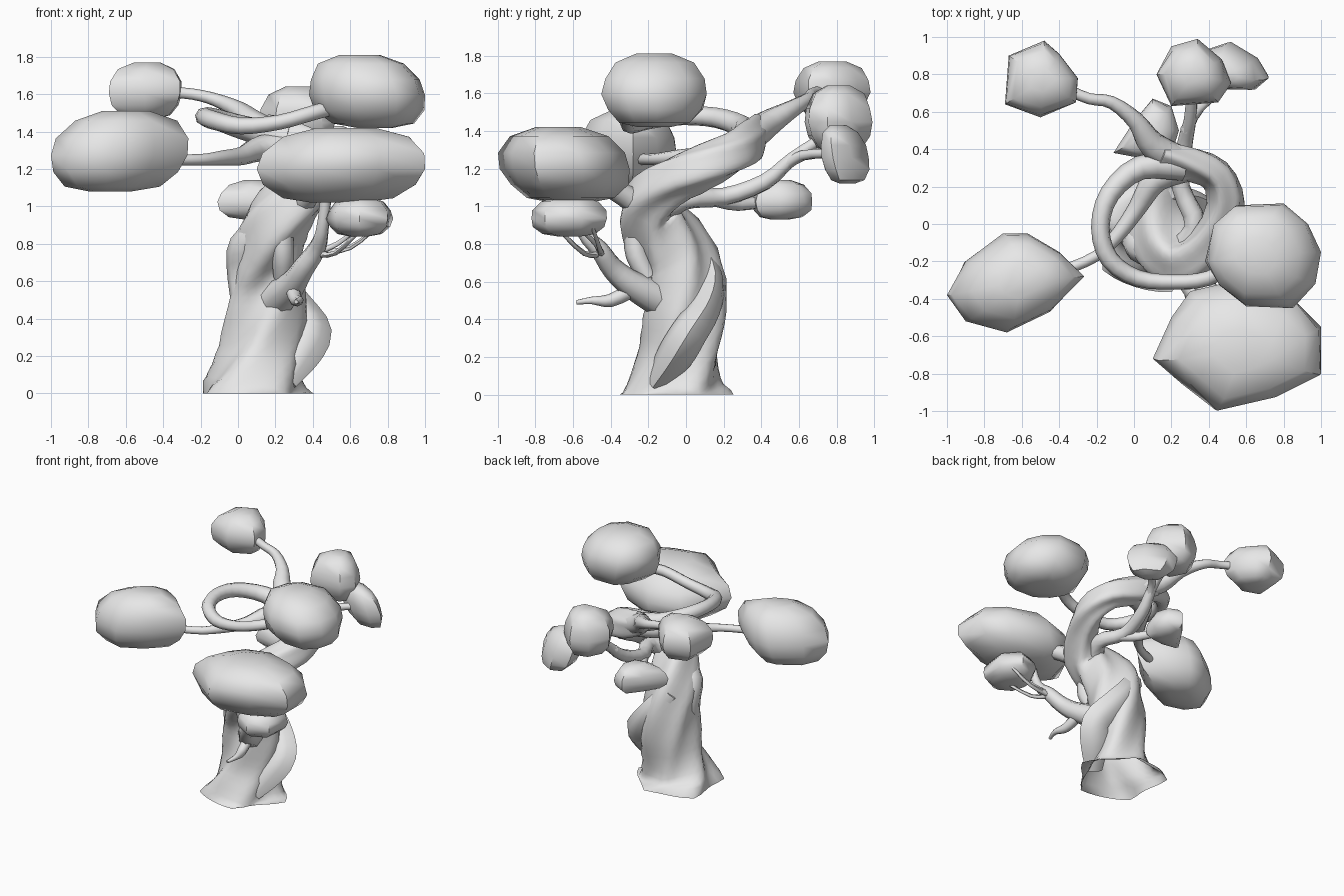
import bpy, bmesh, math
from mathutils import Vector, noise

cube = bpy.data.objects.get("Cube")
if cube:
    bpy.data.objects.remove(cube, do_unlink=True)

clay = bpy.data.materials.new("clay_grey")
clay.use_nodes = True
GREY = (0.8, 0.8, 0.8, 1)
clay.diffuse_color = GREY
clay.node_tree.nodes["Principled BSDF"].inputs["Base Color"].default_value = GREY


def loft(name, rings, angle, close_start=True):
    """Skin a list of equal rings, cap the ends and shade."""
    bm = bmesh.new()
    loops = [[bm.verts.new(co) for co in ring] for ring in rings]
    for lo, hi in zip(loops, loops[1:]):
        for k in range(len(lo)):
            n = (k + 1) % len(lo)
            bm.faces.new((lo[k], lo[n], hi[n], hi[k]))
    if close_start:
        bm.faces.new(loops[0])
    bm.faces.new(loops[-1])
    bmesh.ops.recalc_face_normals(bm, faces=bm.faces)
    mesh = bpy.data.meshes.new(name)
    bm.to_mesh(mesh)
    bm.free()
    mesh.materials.append(clay)
    obj = bpy.data.objects.new(name, mesh)
    bpy.context.collection.objects.link(obj)
    bpy.ops.object.select_all(action='DESELECT')
    obj.select_set(True)
    bpy.context.view_layer.objects.active = obj
    bpy.ops.object.shade_smooth_by_angle(angle=math.radians(angle))


def smooth_path(points, steps):
    """Catmull-Rom through (x, y, z, radius) points."""
    p = [Vector(q) for q in points]
    p = [p[0]] + p + [p[-1]]
    out = []
    for a, b, c, d in zip(p, p[1:], p[2:], p[3:]):
        for i in range(steps):
            t = i / steps
            out.append(0.5 * (2 * b + (c - a) * t + (2 * a - 5 * b + 4 * c - d) * t * t
                              + (3 * b - a - 3 * c + d) * t ** 3))
    return out + [p[-1]]


def limb(name, points, sides=8, ribs=0.0, tall=1.0, twist=0.0):
    """Tapered tube, optionally ribbed and twisted like old bark."""
    path = smooth_path(points, 3)
    rings = []
    side = Vector((1, 0, 0))
    for i, q in enumerate(path):
        tangent = (path[min(i + 1, len(path) - 1)] - path[max(i - 1, 0)]).to_3d().normalized()
        side = (side - tangent * side.dot(tangent)).normalized()
        other = tangent.cross(side)
        ring = []
        for k in range(sides):
            a = math.tau * k / sides
            turn = a - twist * i
            ridge = 0.7 - 1.4 * abs(math.sin(2.5 * turn)) + 0.5 * math.sin(3 * turn + 1)
            off = (side * math.cos(a) + other * math.sin(a)) * q.w * (1 + ribs * ridge)
            off.z *= tall
            co = q.to_3d() + off
            co.z = 0 if i == 0 and points[0][2] == 0 else max(co.z, 0)
            ring.append(co)
        rings.append(ring)
    loft(name, rings, 60, close_start=points[0][2] > 0)


def clump(name, low, high, outline, lean=(0, 0)):
    """Faceted rounded mass: a plan outline swelling and shrinking with height."""
    plan = [Vector(p) for p in outline]
    mid = sum(plan, Vector((0, 0))) / len(plan)
    rings = []
    for scale, f in ((.3, 0), (.68, .06), (.92, .24), (1, .45), (.95, .66), (.75, .88), (.35, 1)):
        ring = []
        for p in plan:
            z = low + (high - low) * f
            bump = 1 + .1 * noise.noise(Vector((p.x, p.y, z)) * 5) * (f != .45)
            xy = mid + (p - mid) * scale * bump + Vector(lean) * (f - .45)
            ring.append((xy.x, xy.y, z))
        rings.append(ring)
    loft(name, rings, 50)


# Trunk sweeping up into the main spiral limb
limb("trunk", [
    (.1, -.05, 0, .31), (.11, -.05, .08, .25), (.13, -.03, .22, .21), (.15, -.01, .4, .21),
    (.15, -.01, .58, .2), (.15, -.06, .74, .19), (.2, -.16, .9, .17),
    (.3, -.2, 1.02, .14), (.42, -.08, 1.13, .11), (.49, .1, 1.21, .1),
    (.44, .26, 1.28, .09), (.28, .33, 1.34, .09), (.13, .37, 1.41, .07)],
    sides=30, ribs=.13, tall=1.2, twist=.12)
limb("trunk_swelling", [
    (.25, -.16, .06, .06), (.33, -.06, .2, .1), (.39, .02, .33, .1),
    (.31, .1, .46, .09), (.2, .13, .6, .08), (.08, .08, .76, .07)], ribs=.1)
limb("trunk_shoulder", [
    (.02, -.1, .5, .06), (.02, -.08, .66, .08), (.04, -.12, .79, .09), (.15, -.18, .9, .08)])
limb("trunk_strand", [
    (.24, -.2, .62, .05), (.24, -.26, .74, .06), (.24, -.27, .87, .06), (.3, -.25, 1, .06)])

# Upper branches
limb("back_right_branch", [
    (.26, .33, 1.35, .08), (.1, .42, 1.43, .075), (.01, .55, 1.51, .05),
    (-.12, .65, 1.57, .035), (-.24, .67, 1.6, .03), (-.36, .72, 1.61, .03)])
limb("loop_branch", [
    (.26, .31, 1.36, .08), (.03, .3, 1.42, .065), (-.13, .16, 1.47, .055),
    (-.18, -.02, 1.48, .05), (-.13, -.19, 1.46, .05), (.02, -.29, 1.43, .045),
    (.22, -.31, 1.45, .04), (.4, -.29, 1.5, .04), (.55, -.2, 1.54, .04)])
limb("right_branch", [
    (.3, .31, 1.32, .08), (.12, .24, 1.31, .07), (.02, .09, 1.27, .05),
    (-.08, -.05, 1.26, .04), (-.2, -.17, 1.25, .03), (-.38, -.25, 1.25, .03)])

# Rear lower branches
limb("back_branch", [
    (.22, -.17, .95, .08), (.33, -.01, 1.04, .06), (.25, .2, 1.05, .05),
    (.27, .42, 1.13, .045), (.3, .56, 1.25, .035), (.31, .72, 1.36, .03)])
limb("back_left_twig", [(.28, .5, 1.2, .035), (.35, .62, 1.27, .028), (.55, .8, 1.28, .025)])
limb("small_back_branch", [(.27, .15, 1.04, .04), (.19, .28, 1.01, .035), (.08, .45, 1.03, .03)])

# Front branches, broken stub and thin twigs
limb("front_branch", [
    (.2, -.12, .5, .1), (.29, -.28, .58, .075), (.35, -.39, .67, .06), (.42, -.46, .77, .05),
    (.45, -.55, .87, .035), (.47, -.6, 1.05, .03)])
limb("front_support", [(.31, -.2, .98, .08), (.38, -.33, 1.06, .06), (.46, -.46, 1.13, .05)])
limb("broken_stub", [
    (.29, -.28, .56, .04), (.31, -.4, .5, .035), (.33, -.5, .5, .02), (.31, -.58, .49, .012)])
for label, bend, end in (("lower", (.52, -.54, .75), (.66, -.68, .88)),
                         ("upper", (.53, -.48, .8), (.64, -.56, .88)),
                         ("outer", (.6, -.46, .78), (.75, -.5, .9))):
    limb(label + "_twig", [(.42, -.45, .75, .02), (*bend, .014), (*end, .01)], sides=6)

# Foliage masses
clump("right_foliage", 1.08, 1.51, [
    (-1, -.38), (-.9, -.2), (-.7, -.05), (-.57, -.05), (-.4, -.15),
    (-.27, -.28), (-.45, -.47), (-.68, -.58), (-.9, -.52)], (.08, 0))
clump("back_right_foliage", 1.47, 1.77, [
    (-.69, .64), (-.67, .9), (-.48, .98), (-.4, .91), (-.3, .78), (-.31, .65), (-.5, .57)])
clump("front_foliage", 1.02, 1.42, [
    (.1, -.72), (.2, -.5), (.3, -.36), (.55, -.3), (.85, -.4),
    (1, -.55), (1, -.8), (.75, -.92), (.43, -.99), (.25, -.85)], (.06, -.06))
clump("top_foliage", 1.42, 1.81, [
    (.38, -.2), (.44, 0), (.55, .1), (.8, .11), (.93, 0), (1, -.15),
    (.97, -.32), (.85, -.45), (.6, -.44), (.46, -.33)], (-.08, 0))
clump("back_foliage", 1.29, 1.64, [
    (.12, .8), (.2, .95), (.34, .99), (.47, .88), (.52, .75), (.45, .65), (.2, .63)])
clump("back_left_foliage", 1.12, 1.43, [
    (.38, .93), (.5, .97), (.65, .88), (.72, .78), (.65, .72), (.5, .72), (.38, .8)], (-.08, -.05))
clump("small_back_foliage", .93, 1.14, [
    (-.11, .38), (0, .55), (.1, .67), (.2, .63), (.24, .5), (.2, .37), (.05, .35)])
clump("small_front_foliage", .84, 1.05, [
    (.47, -.6), (.55, -.45), (.7, -.42), (.83, -.55), (.8, -.75), (.65, -.82), (.52, -.75)])
